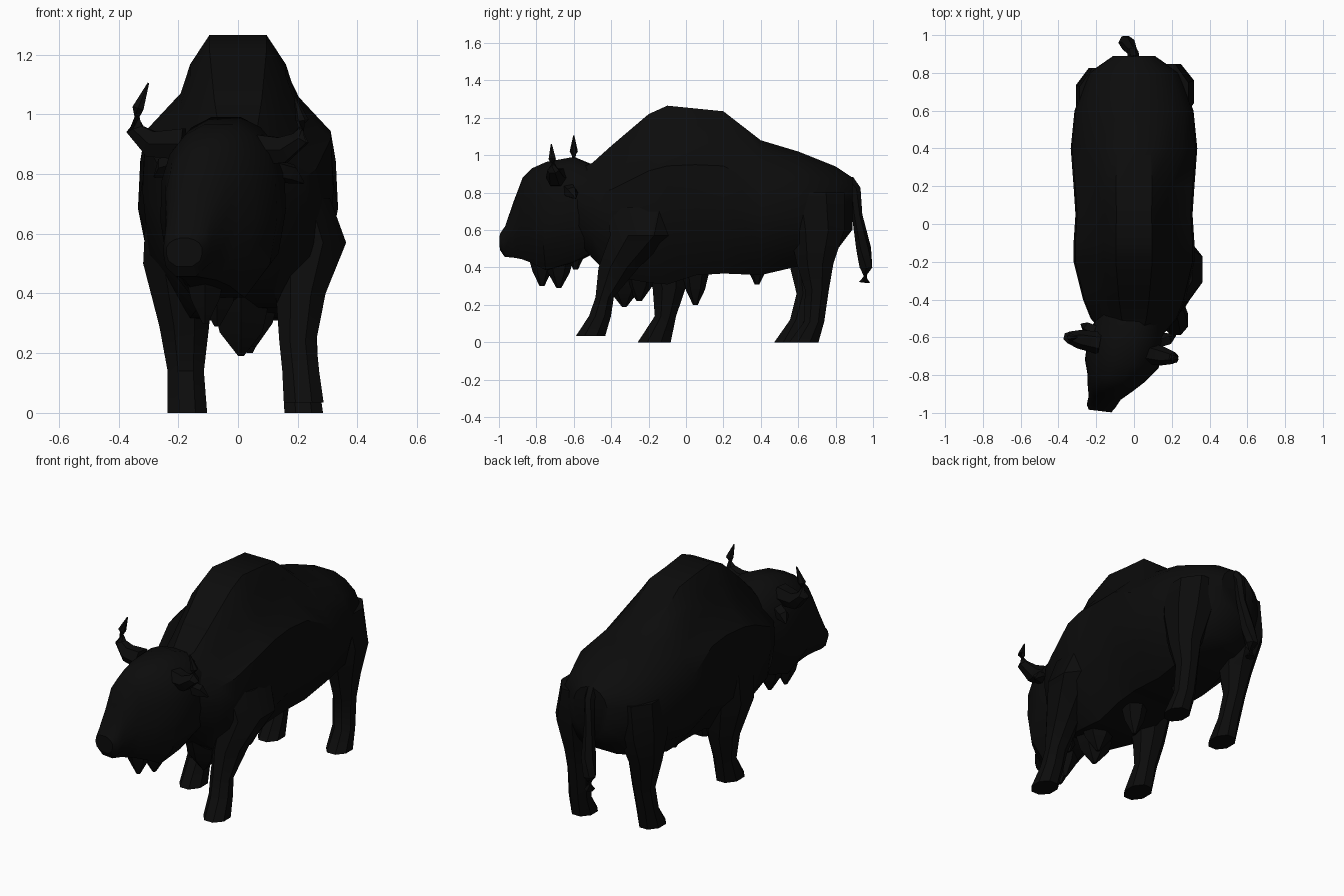
import bpy, bmesh, math
from mathutils import Vector

cube = bpy.data.objects.get("Cube")
if cube:
    bpy.data.objects.remove(cube, do_unlink=True)

fur = bpy.data.materials.new("black_fur")
fur.use_nodes = True
colour = (0.0035, 0.0035, 0.0035, 1)
fur.diffuse_color = colour
fur.node_tree.nodes["Principled BSDF"].inputs["Base Color"].default_value = colour


def skin(name, loops):
    """Join equal-length point loops into a capped surface."""
    bm = bmesh.new()
    rings = [[bm.verts.new(p) for p in loop] for loop in loops]
    n = len(rings[0])
    for a, b in zip(rings, rings[1:]):
        for i in range(n):
            j = (i + 1) % n
            bm.faces.new((a[i], a[j], b[j], b[i]))
    bm.faces.new(rings[0])
    bm.faces.new(rings[-1])
    bmesh.ops.recalc_face_normals(bm, faces=bm.faces)
    mesh = bpy.data.meshes.new(name)
    bm.to_mesh(mesh)
    bm.free()
    mesh.materials.append(fur)
    obj = bpy.data.objects.new(name, mesh)
    bpy.context.collection.objects.link(obj)
    bpy.ops.object.select_all(action='DESELECT')
    obj.select_set(True)
    bpy.context.view_layer.objects.active = obj
    bpy.ops.object.shade_smooth_by_angle(angle=math.radians(35))
    return obj


# Half cross-sections as (width, height) fractions
HUMPED = [(.3, 1), (.5, .9), (.6, .8), (.97, .67), (1, .48), (.93, .25), (.5, .02)]
ROUND = [(.25, 1), (.58, .94), (.84, .83), (.98, .68), (1, .45), (.88, .2), (.45, .01)]


def section(y, cx, w, bottom, top, hump=0, turn=0):
    half = [((a[0] * hump + b[0] * (1 - hump)) * w, a[1] * hump + b[1] * (1 - hump))
            for a, b in zip(HUMPED, ROUND)]
    full = half + [(-x, h) for x, h in reversed(half)]
    return [Vector((cx + x, y - turn * x, bottom + h * (top - bottom))) for x, h in full]


def limb(name, rings, sides=8):
    """Loft of flat ellipses: x, y, z, x radius, y radius."""
    turns = [math.tau * (i + .5) / sides for i in range(sides)]
    skin(name, [[Vector((x + rx * math.cos(t) * 1.06, y + ry * math.sin(t) * 1.06, z))
                 for t in turns] for x, y, z, rx, ry in rings])


def tube(name, points, sides=6):
    """Tapered tube along points: x, y, z, radius."""
    path = [Vector(p[:3]) for p in points]
    loops = []
    for i, p in enumerate(path):
        along = path[min(i + 1, len(path) - 1)] - path[max(i - 1, 0)]
        q = along.to_track_quat('Z', 'Y')
        r = points[i][3]
        loops.append([p + q @ Vector((r * math.cos(math.tau * k / sides),
                                      r * math.sin(math.tau * k / sides), 0))
                      for k in range(sides)])
    skin(name, loops)


# Body with shoulder hump: y, half width, bottom, top, hump amount
body = [(-.59, .15, .55, .92, .6), (-.5, .23, .44, .96, .7), (-.4, .27, .34, 1.05, .9),
        (-.2, .32, .3, 1.22, 1), (-.1, .32, .29, 1.265, 1), (.05, .31, .34, 1.25, 1),
        (.2, .32, .35, 1.235, 1), (.4, .335, .35, 1.08, .3), (.6, .315, .4, 1.02, 0),
        (.8, .24, .48, .94, 0), (.89, .11, .6, .88, 0)]
skin("body", [section(y, 0, w, b, t, h) for y, w, b, t, h in body])

# Head, turned a little to its right: y, centre x, half width, bottom, top
head = [(-.48, -.01, .17, .48, .94), (-.6, -.04, .2, .42, .99), (-.74, -.065, .195, .38, .965),
        (-.82, -.095, .15, .42, .93), (-.87, -.125, .12, .44, .88), (-.92, -.155, .085, .45, .75),
        (-.965, -.175, .075, .455, .62), (-.99, -.18, .06, .49, .585)]
skin("head", [section(y, cx, w, b, t, 0, .12) for y, cx, w, b, t in head])

# Legs in mid stride
limb("front_left_leg", [(.19, -.22, .72, .12, .2), (.23, -.24, .57, .135, .17),
                        (.21, -.36, .4, .085, .11), (.2, -.435, .24, .063, .05),
                        (.21, -.46, .14, .063, .06), (.22, -.51, .035, .068, .08)])
limb("front_right_leg", [(-.19, -.12, .7, .12, .18), (-.2, -.12, .5, .12, .15),
                         (-.18, -.09, .29, .085, .09), (-.175, -.11, .14, .062, .058),
                         (-.17, -.17, 0, .068, .09)])
limb("rear_left_leg", [(.17, .68, .8, .12, .17), (.2, .7, .6, .12, .15),
                       (.21, .69, .42, .08, .1), (.205, .7, .28, .06, .065),
                       (.21, .685, .11, .06, .055), (.22, .63, 0, .066, .08)])
limb("rear_right_leg", [(-.17, .66, .8, .12, .17), (-.19, .67, .6, .12, .16),
                        (-.19, .65, .42, .085, .1), (-.18, .65, .26, .06, .06),
                        (-.175, .61, .12, .06, .055), (-.17, .555, 0, .066, .085)])

# Horns and ears
tube("right_horn", [(-.18, -.63, .9, .06), (-.29, -.61, .9, .05), (-.345, -.6, .95, .032),
                    (-.335, -.6, 1.02, .022), (-.3, -.6, 1.105, .003)])
tube("left_horn", [(.06, -.68, .88, .06), (.15, -.7, .88, .05), (.21, -.71, .92, .032),
                   (.215, -.715, .98, .022), (.19, -.72, 1.06, .003)])
tube("right_ear", [(-.18, -.58, .84, .04), (-.25, -.55, .82, .035), (-.28, -.53, .79, .004)], 5)
tube("left_ear", [(.1, -.63, .82, .04), (.18, -.61, .8, .035), (.22, -.59, .77, .004)], 5)

# Shaggy beard, brisket and flank tufts: x, y, tip height, root height, size
tufts = [("chin_beard", -.11, -.77, .3, .5, .08), ("jaw_beard", -.07, -.68, .29, .5, .09),
         ("throat_beard", -.02, -.59, .39, .55, .08), ("brisket_front", .01, -.33, .19, .44, .12),
         ("brisket_rear", .05, -.25, .22, .44, .11), ("chest_tuft", .04, .05, .2, .42, .08),
         ("belly_tuft", 0, .38, .31, .42, .08)]
for name, x, y, tip, root, size in tufts:
    limb(name, [(x, y, root, size, size), (x, y, tip + .08, size * .65, size * .6),
                (x, y, tip, .01, .012)], 6)

# Tail with a tufted end
tube("tail", [(0, .87, .87, .03), (-.005, .905, .82, .03), (-.01, .915, .68, .028),
              (-.03, .95, .5, .04), (-.045, .962, .4, .038), (-.04, .955, .32, .03)])
